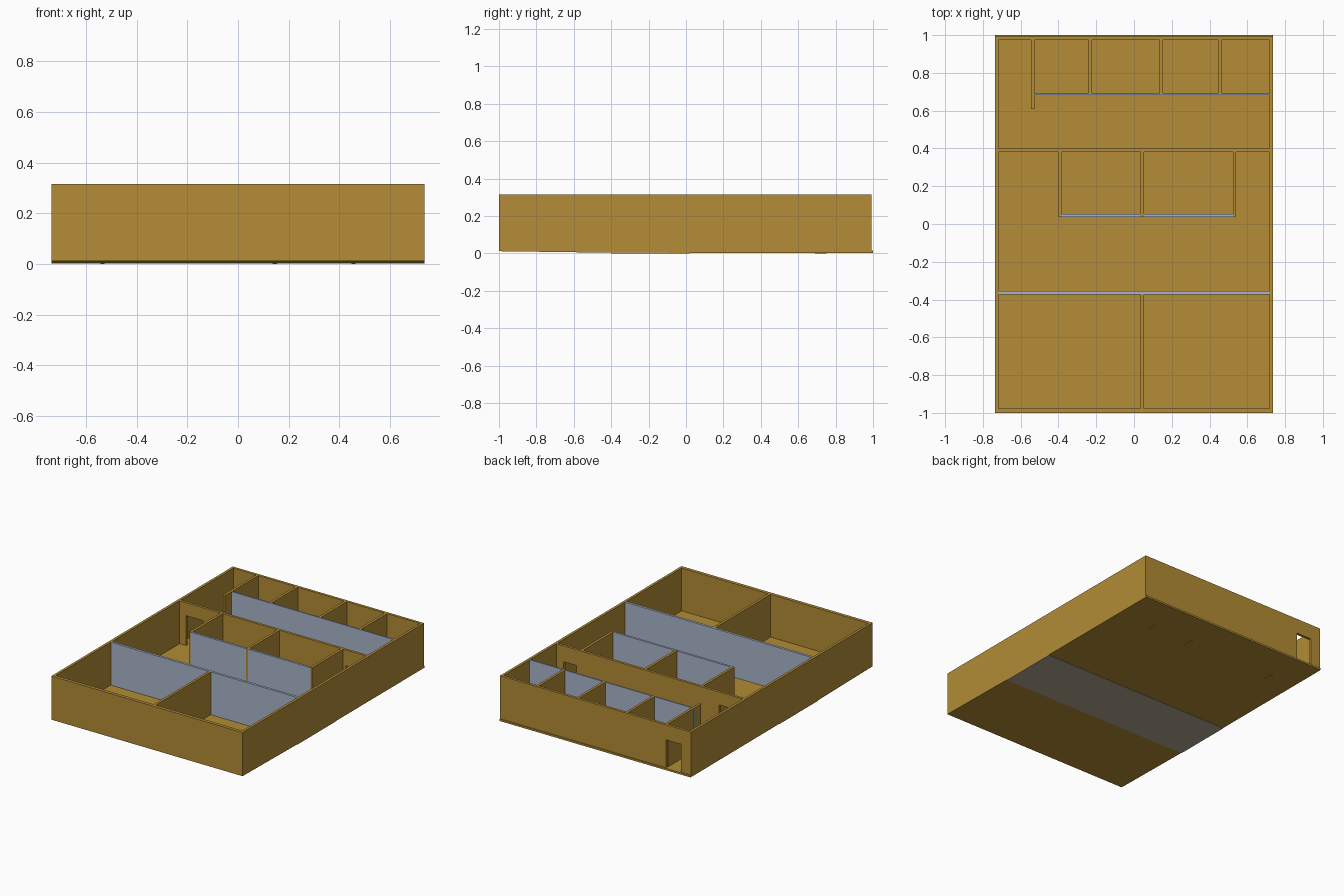
import bpy, bmesh

if "Cube" in bpy.data.objects:
    bpy.data.objects.remove(bpy.data.objects["Cube"])

def srgb(*c):
    return tuple(((v / 255 + 0.055) / 1.055) ** 2.4 for v in c) + (1.0,)

def material(name, rgb):
    m = bpy.data.materials.new(name)
    m.diffuse_color = srgb(*rgb)
    m.use_nodes = True
    m.node_tree.nodes["Principled BSDF"].inputs["Base Color"].default_value = m.diffuse_color
    return m

OCHRE = material("ochre", (179, 140, 54))
GREY = material("blue_grey", (168, 181, 202))
TAUPE = material("taupe", (178, 168, 148))
TOP, FLOOR = 0.315, 0.014
W, T = 0.735, 0.018          # half width, wall thickness

def prism(name, outline, vec, mat):
    """Extrude a flat outline along vec."""
    bm = bmesh.new()
    face = bm.faces.new([bm.verts.new(p) for p in outline])
    ext = bmesh.ops.extrude_face_region(bm, geom=[face])
    verts = [g for g in ext["geom"] if isinstance(g, bmesh.types.BMVert)]
    bmesh.ops.translate(bm, verts=verts, vec=vec)
    bmesh.ops.recalc_face_normals(bm, faces=bm.faces)
    me = bpy.data.meshes.new(name)
    bm.to_mesh(me)
    bm.free()
    me.materials.append(mat)
    ob = bpy.data.objects.new(name, me)
    bpy.context.collection.objects.link(ob)
    return ob

def block(name, x0, x1, y0, y1, z0=FLOOR, z1=TOP, mat=OCHRE):
    return prism(name, [(x0, y0, z0), (x1, y0, z0), (x1, y1, z0), (x0, y1, z0)],
                 (0, 0, z1 - z0), mat)

def wall_with_doors(name, x0, x1, y0, y1, doors):
    """Wall along x whose outline steps around door openings (left, right, top)."""
    pts = [(x0, FLOOR)]
    for a, b, h in doors:
        pts += [(a, FLOOR), (a, h), (b, h), (b, FLOOR)]
    pts += [(x1, FLOOR), (x1, TOP), (x0, TOP)]
    return prism(name, [(x, y0, z) for x, z in pts], (0, y1 - y0, 0), OCHRE)

# Floor slab, underside rising slightly towards the front
profile = [(-1, 0.012), (-0.4, 0.004), (1, 0.003), (1, 0.016), (-1, 0.018)]
prism("floor_slab", [(-W, y, z) for y, z in profile], (2 * W, 0, 0), OCHRE)
block("underside_band", -W, W, -0.4, 0.02, 0.001, 0.005, TAUPE)

# Outer walls
block("left_outer_wall", -W, -W + T, -1, 0.993)
block("right_outer_wall", W - T, W, -1, 0.993)
block("front_outer_wall", -W + T, W - T, -1, -0.977)
wall_with_doors("back_outer_wall", -W + T, W - T, 0.975, 0.993, [(-0.658, -0.54, 0.21)])

# Cross wall between the corridors, with two doorways
wall_with_doors("cross_wall", -W + T, W - T, 0.382, 0.4,
                [(-0.668, -0.535, 0.225), (0.56, 0.66, 0.205)])

# Partitions between the rooms: centre x, start y, end y
partitions = {
    "front_room_partition": [(0.043, -0.977, -0.372)],
    "middle_room_partition": [(-0.393, 0.04, 0.382), (0.043, 0.04, 0.382), (0.532, 0.04, 0.382)],
    "back_room_partition": [(-0.535, 0.61, 0.975), (-0.232, 0.69, 0.975),
                            (0.145, 0.69, 0.975), (0.455, 0.69, 0.975)],
}
for name, items in partitions.items():
    for x, y0, y1 in items:
        block(name, x - 0.009, x + 0.009, y0, y1)

# Partition feet poking through the floor
for x in (-0.535, 0.145, 0.455):
    block("partition_foot", x - 0.008, x + 0.008, 0.69, 0.75, 0.0, 0.01)

# Grey screen walls along the corridors
block("front_screen", -W + T, W - T, -0.373, -0.356, mat=GREY)
block("middle_screen_left", -0.39, 0.034, 0.038, 0.053, mat=GREY)
block("middle_screen_right", 0.052, 0.53, 0.038, 0.053, mat=GREY)
block("back_screen", -0.545, W - T, 0.682, 0.692, mat=GREY)
